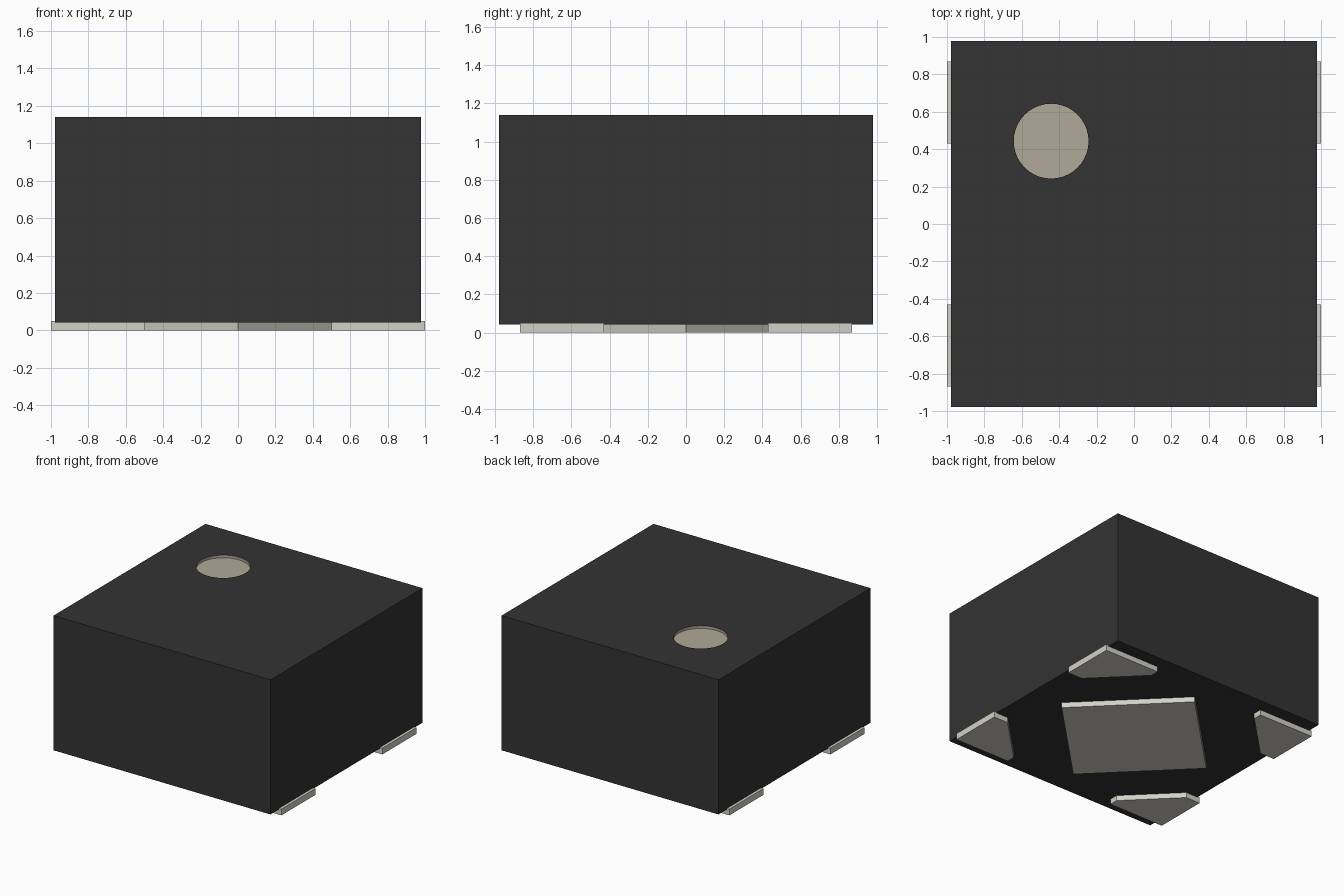
import bpy
import bmesh
from math import hypot

cube = bpy.data.objects.get("Cube")
if cube:
    bpy.data.objects.remove(cube, do_unlink=True)

HALF, BOTTOM, TOP = 0.978, 0.043, 1.14     # body half width and heights
PAD_TOP = 0.051
MARK_X, MARK_Y, MARK_R, MARK_DEPTH = -0.443, 0.443, 0.2, 0.022


def material(name, rgb):
    mat = bpy.data.materials.new(name)
    mat.use_nodes = True
    color = (*rgb, 1.0)
    mat.diffuse_color = color
    mat.node_tree.nodes["Principled BSDF"].inputs["Base Color"].default_value = color
    return mat


def prism(name, outline, z0, z1, mat):
    """Extrude a flat outline from z0 up to z1."""
    bm = bmesh.new()
    base = bm.faces.new([bm.verts.new((x, y, z0)) for x, y in outline])
    top = bmesh.ops.extrude_face_region(bm, geom=[base])["geom"]
    verts = [v for v in top if isinstance(v, bmesh.types.BMVert)]
    bmesh.ops.translate(bm, verts=verts, vec=(0, 0, z1 - z0))
    bmesh.ops.recalc_face_normals(bm, faces=bm.faces)
    mesh = bpy.data.meshes.new(name)
    bm.to_mesh(mesh)
    bm.free()
    mesh.materials.append(mat)
    obj = bpy.data.objects.new(name, mesh)
    bpy.context.collection.objects.link(obj)
    return obj


black = material("black plastic", (0.033, 0.033, 0.033))
metal = material("pale metal", (0.645, 0.639, 0.572))
taupe = material("taupe marking", (0.435, 0.398, 0.316))

# Body block
square = [(-HALF, -HALF), (HALF, -HALF), (HALF, HALF), (-HALF, HALF)]
body = prism("body", square, BOTTOM, TOP, black)
body.data.materials.append(taupe)

# Round orientation recess cut into the top
bpy.ops.mesh.primitive_cylinder_add(vertices=40, radius=MARK_R, depth=2 * MARK_DEPTH,
                                    location=(MARK_X, MARK_Y, TOP))
cutter = bpy.context.object
cutter.name = "recess_cutter"
cutter.hide_render = True
cut = body.modifiers.new("recess", "BOOLEAN")
cut.operation = "DIFFERENCE"
cut.solver = "EXACT"
cut.object = cutter
bpy.ops.object.select_all(action="DESELECT")
body.select_set(True)
bpy.context.view_layer.objects.active = body
bpy.ops.object.modifier_apply(modifier=cut.name)
bpy.data.objects.remove(cutter, do_unlink=True)

# Recess floor and wall take the marking colour
for face in body.data.polygons:
    c = face.center
    inside = hypot(c.x - MARK_X, c.y - MARK_Y) < MARK_R + 0.01
    face.material_index = int(inside and TOP - 0.05 < c.z < TOP - 0.002)
bpy.ops.object.shade_smooth_by_angle()

# Central pad, a square turned to a diamond
D = 0.705
prism("center_pad", [(D, 0), (0, D), (-D, 0), (0, -D)], 0, PAD_TOP, metal)

# Four corner pads, each with its inner corner cut off
corner = [(1, 0.87), (0.5, 0.87), (0.5, 0.8), (0.87, 0.43), (1, 0.43)]
for sx, side in ((1, "left"), (-1, "right")):
    for sy, end in ((1, "back"), (-1, "front")):
        prism(f"{end}_{side}_pad", [(sx * x, sy * y) for x, y in corner],
              0, PAD_TOP, metal)
